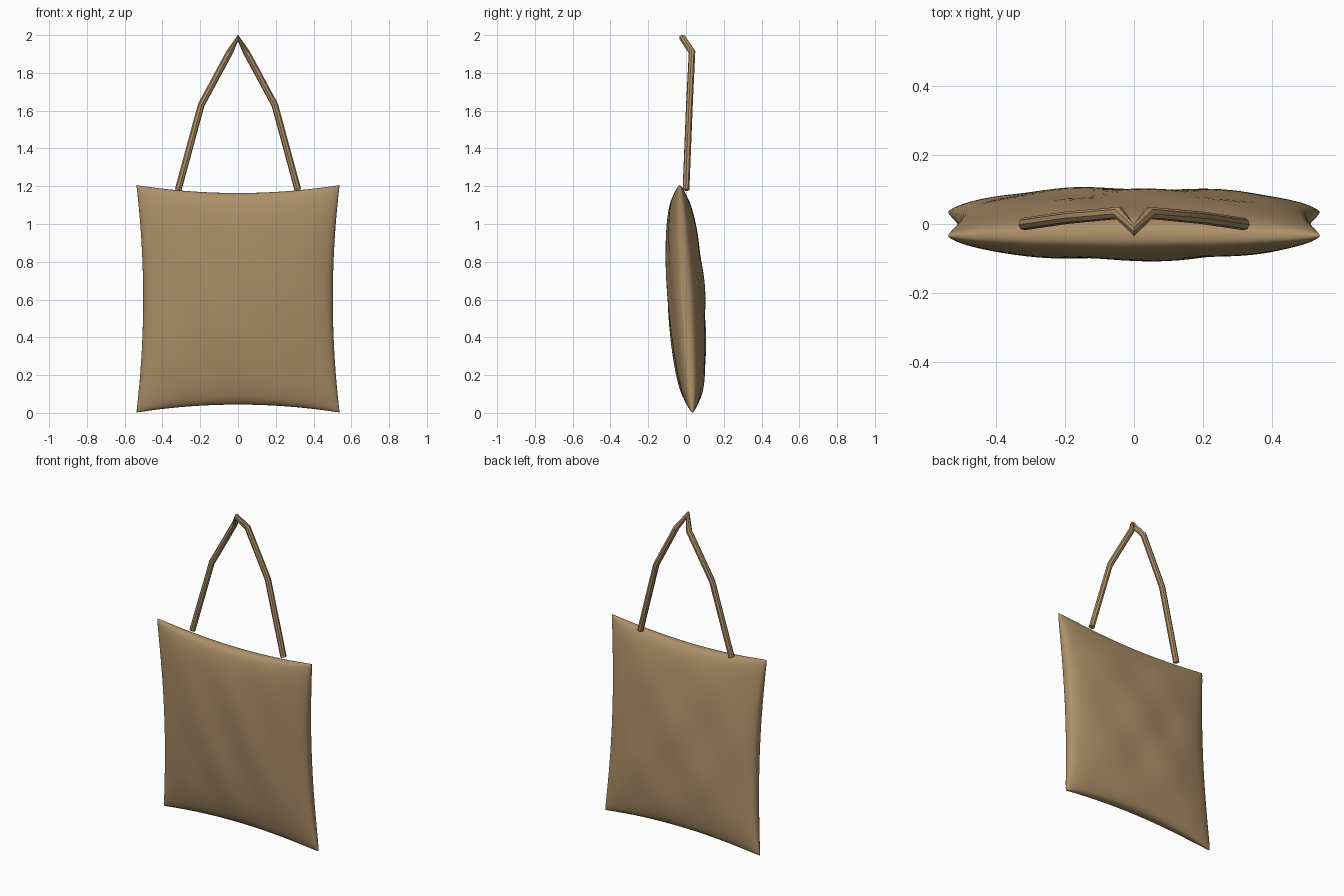
import bpy, bmesh
from math import sin, cos, pi

if "Cube" in bpy.data.objects:
    bpy.data.objects.remove(bpy.data.objects["Cube"])

mat = bpy.data.materials.new("tan_cloth")
mat.diffuse_color = (0.42, 0.28, 0.14, 1)
mat.use_nodes = True
mat.node_tree.nodes["Principled BSDF"].inputs["Base Color"].default_value = mat.diffuse_color


def cushion_point(s, t, side):
    # s, t run from -1 to 1 over the panel; seams bow inwards between corners
    u, v = sin(s * pi / 2), sin(t * pi / 2)
    x = u * (0.502 + 0.036 * v * v)
    z = 0.604 + v * (0.56 + 0.042 * u * u)
    puff = max(0.0, (1 - u * u) * (1 - v * v))
    if side < 0:
        fold = 0.005 * sin(18 * x + 8 * z)
    else:
        fold = 0.004 * (sin(14 * x + 11 * z) + cos(13 * x - 10 * z))
    depth = 0.097 * puff ** 0.36 + fold * puff
    return x, side * depth - 0.034 * v, z


# Stuffed bag: front and back panels sewn together at the rim
N = 48
bm = bmesh.new()
for side in (-1, 1):
    grid = [[bm.verts.new(cushion_point(2 * i / N - 1, 2 * j / N - 1, side))
             for i in range(N + 1)] for j in range(N + 1)]
    for j in range(N):
        for i in range(N):
            bm.faces.new((grid[j][i], grid[j][i + 1],
                          grid[j + 1][i + 1], grid[j + 1][i]))
bmesh.ops.remove_doubles(bm, verts=bm.verts, dist=0.0003)
bmesh.ops.recalc_face_normals(bm, faces=bm.faces)
for f in bm.faces:
    f.smooth = True
mesh = bpy.data.meshes.new("bag_body")
bm.to_mesh(mesh)
bm.free()
mesh.materials.append(mat)
body = bpy.data.objects.new("bag_body", mesh)
bpy.context.collection.objects.link(body)

# Strap: a bent round cord, mirrored about x = 0
half = [(0.317, 0.0, 1.18), (0.195, 0.018, 1.63), (0.044, 0.032, 1.91)]
path = [(-x, y, z) for x, y, z in half] + [(0, -0.018, 1.985)] + half[::-1]
curve = bpy.data.curves.new("strap", 'CURVE')
curve.dimensions = '3D'
curve.bevel_depth = 0.018
curve.bevel_resolution = 2
curve.use_fill_caps = True
spline = curve.splines.new('POLY')
spline.points.add(len(path) - 1)
for p, co in zip(spline.points, path):
    p.co = (*co, 1)
curve.materials.append(mat)
strap = bpy.data.objects.new("strap", curve)
bpy.context.collection.objects.link(strap)

# Turn the cord into a mesh with crisp cut ends
bpy.context.view_layer.objects.active = strap
strap.select_set(True)
bpy.ops.object.convert(target='MESH')
bpy.ops.object.shade_smooth_by_angle()
